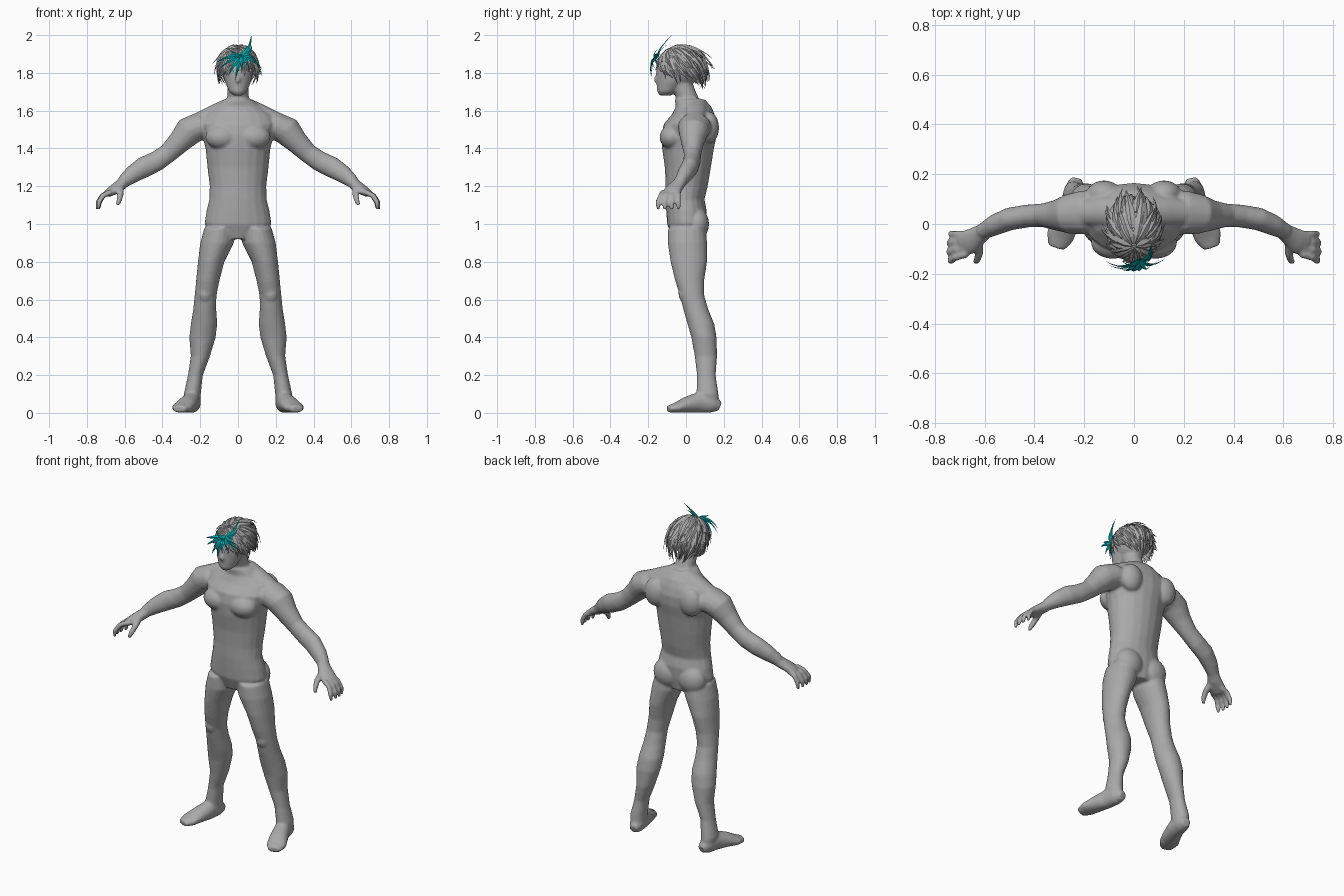
import bpy, bmesh, math, random
from mathutils import Vector, Matrix

if "Cube" in bpy.data.objects:
    bpy.data.objects.remove(bpy.data.objects["Cube"])

random.seed(4)


def material(name, rgb):
    m = bpy.data.materials.new(name)
    m.diffuse_color = (*rgb, 1)
    m.use_nodes = True
    m.node_tree.nodes["Principled BSDF"].inputs["Base Color"].default_value = m.diffuse_color
    return m


GREY = material("clay_grey", (0.4, 0.4, 0.4))
CYAN = material("cyan", (0.0, 0.42, 0.45))


def finish(bm, name, mat, smooth=False):
    bmesh.ops.recalc_face_normals(bm, faces=bm.faces)
    me = bpy.data.meshes.new(name)
    bm.to_mesh(me)
    bm.free()
    me.materials.append(mat)
    for p in me.polygons:
        p.use_smooth = smooth
    ob = bpy.data.objects.new(name, me)
    bpy.context.collection.objects.link(ob)
    return ob


def loft(bm, sections, n=20):
    """Skin elliptical rings given as (centre, u, v)."""
    rings = []
    for c, u, v in sections:
        rings.append([bm.verts.new(c + u * math.cos(2 * math.pi * i / n) + v * math.sin(2 * math.pi * i / n))
                      for i in range(n)])
    for a, b in zip(rings, rings[1:]):
        for i in range(n):
            bm.faces.new((a[i], a[(i + 1) % n], b[(i + 1) % n], b[i]))
    bm.faces.new(rings[0])
    bm.faces.new(rings[-1])


def stack(bm, rows, s=1):
    """Horizontal sections: z, x low, x high, y front, y back."""
    loft(bm, [(Vector((s * (a + b) / 2, (f + k) / 2, z)), Vector(((b - a) / 2, 0, 0)), Vector((0, (k - f) / 2, 0)))
              for z, a, b, f, k in rows])


def limb(bm, rows, side, s=1, n=16):
    """Sections across a path: x, y, z, width, thickness; side is the width direction."""
    pts = [Vector(r[:3]) for r in rows]
    secs = []
    for i, r in enumerate(rows):
        t = (pts[min(i + 1, len(pts) - 1)] - pts[max(i - 1, 0)]).normalized()
        u = Vector(side)
        u = (u - t * u.dot(t)).normalized()
        v = t.cross(u)
        m = Matrix.Diagonal((s, 1, 1))
        secs.append((m @ pts[i], m @ u * r[3], m @ v * r[4]))
    loft(bm, secs, n)


def ball(bm, c, r):
    bmesh.ops.create_uvsphere(bm, u_segments=20, v_segments=14, radius=1,
                              matrix=Matrix.Translation(c) @ Matrix.Diagonal((*r, 1)))


# ---- body: overlapping parts fused into one smooth skin
bm = bmesh.new()

# torso
torso = [(.92, .09, -.07, .09), (1.0, .178, -.10, .105), (1.07, .167, -.105, .11), (1.13, .152, -.108, .098),
         (1.2, .15, -.108, .115), (1.3, .162, -.112, .132), (1.4, .172, -.127, .148), (1.47, .19, -.13, .163),
         (1.53, .21, -.118, .165), (1.58, .185, -.075, .152), (1.62, .125, -.055, .135), (1.66, .075, -.06, .10)]
stack(bm, [(z, -w, w, f, b) for z, w, f, b in torso])

# neck, skull, jaw and nose
limb(bm, [(0, .04, 1.58, .065, .06), (0, .01, 1.66, .057, .055), (0, -.03, 1.76, .055, .055)], (1, 0, 0))
ball(bm, (0, -.03, 1.83), (.088, .115, .105))
face = [(1.68, .022, -.14, -.08), (1.70, .048, -.153, -.05), (1.75, .068, -.156, 0), (1.80, .08, -.158, .04),
        (1.88, .08, -.145, .06)]
stack(bm, [(z, -w, w, f, b) for z, w, f, b in face])
ball(bm, (0, -.156, 1.765), (.012, .016, .02))

leg = [(.98, .02, .178, -.095, .105), (.9, .022, .2, -.097, .112), (.8, .072, .212, -.082, .112),
       (.7, .098, .222, -.058, .096), (.62, .114, .23, -.032, .097), (.55, .115, .237, -.015, .118),
       (.47, .11, .25, .008, .15), (.4, .118, .258, .028, .162), (.3, .148, .25, .046, .165),
       (.2, .186, .265, .058, .157), (.1, .197, .287, .055, .172), (.03, .2, .275, .07, .178)]
foot = [(.232, .18, .035, .025, .025), (.238, .14, .05, .042, .05), (.25, .07, .056, .047, .056),
        (.275, 0, .042, .054, .042), (.297, -.05, .028, .057, .028), (.312, -.095, .02, .035, .018)]
arm = [(.14, .05, 1.51, .09, .06), (.21, .045, 1.515, .088, .075), (.262, .04, 1.49, .08, .078),
       (.31, .035, 1.435, .062, .062), (.37, .035, 1.375, .047, .052), (.43, .032, 1.333, .046, .054),
       (.5, .02, 1.3, .046, .056), (.56, -.005, 1.262, .042, .047), (.61, -.032, 1.222, .032, .034)]
palm = [(.595, -.025, 1.23, .032, .032), (.63, -.05, 1.20, .042, .03), (.66, -.07, 1.18, .05, .026),
        (.69, -.083, 1.16, .05, .02)]
thumb = [(.625, -.075, 1.19, .02, .02), (.622, -.12, 1.155, .017, .017), (.63, -.145, 1.125, .015, .015),
         (.637, -.155, 1.10, .01, .01)]

for s in (1, -1):
    stack(bm, leg, s)
    limb(bm, foot, (1, .3, 0), s)
    limb(bm, arm, (0, 1, 0), s)
    limb(bm, palm, (.4, .9, 0), s)
    limb(bm, thumb, (1, 0, 0), s, 10)
    # four spread fingers
    for i, reach in enumerate((.92, 1.02, 1.04, .96)):
        y0, y1 = -.042 - .026 * i, -.04 - .036 * i
        limb(bm, [(.672, y0, 1.17, .016, .016), (.672 + .045 * reach, (y0 + y1) / 2, 1.15, .0145, .0145),
                  (.672 + .067 * reach, y1, 1.115, .014, .014), (.672 + .072 * reach, y1, 1.075, .009, .009)],
             (0, 1, 0), s, 10)
    # chest, shoulder blade, buttock, knee
    ball(bm, (s * .085, -.075, 1.46), (.088, .065, .065))
    ball(bm, (s * .12, .12, 1.51), (.07, .055, .085))
    ball(bm, (s * .085, .06, 1.0), (.085, .062, .085))
    ball(bm, (s * .175, .0, .63), (.04, .04, .05))
    # collar slope from neck to shoulder
    limb(bm, [(.03, .05, 1.635, .06, .04), (.12, .05, 1.59, .06, .045), (.22, .045, 1.545, .05, .04)], (0, 1, 0), s)

body = finish(bm, "body", GREY, True)
rm = body.modifiers.new("fuse", 'REMESH')
rm.mode = 'VOXEL'
rm.voxel_size = 0.0075
rm.use_smooth_shade = True
sm = body.modifiers.new("soften", 'SMOOTH')
sm.factor = 0.5
sm.iterations = 5

# ---- hair: spiky locks spreading from a crown tilted to the front
CENTRE = Vector((0, -.02, 1.825))
TILT = Matrix.Rotation(math.radians(32), 3, 'X')


def scalp(theta, phi, lift=0):
    """Point on the hair surface; phi 0 is the front."""
    d = Vector((math.sin(theta) * math.sin(phi), -math.sin(theta) * math.cos(phi), math.cos(theta)))
    d = TILT @ d
    return CENTRE + Vector((d.x * .105, d.y * .125, d.z * .118)) * (1 + lift)


def hairline(phi):
    return math.radians(98 - 42 * math.cos(phi) + 14 * math.sin(phi) ** 2)


def lock(bm, pts, width, out):
    """Tapered blade with a raised ridge, ending in a point."""
    rings = []
    for i, p in enumerate(pts[:-1]):
        t = (pts[i + 1] - p).normalized()
        side = t.cross(out).normalized()
        up = side.cross(t)
        w = width * (.75, 1, .85, .5, .3)[i]
        rings.append([bm.verts.new(q) for q in (p - side * w, p + up * w * .45, p + side * w, p - up * w * .25)])
    for a, b in zip(rings, rings[1:]):
        for i in range(4):
            bm.faces.new((a[i], a[(i + 1) % 4], b[(i + 1) % 4], b[i]))
    tip = bm.verts.new(pts[-1])
    for i in range(4):
        bm.faces.new((rings[-1][i], rings[-1][(i + 1) % 4], tip))
    bm.faces.new(rings[0])


# hair base shell
bm = bmesh.new()
n, m = 32, 10
rows = [[bm.verts.new(scalp(hairline(2 * math.pi * j / n) * (i + .15) / m, 2 * math.pi * j / n, -.03))
         for j in range(n)] for i in range(m)]
for a, b in zip(rows, rows[1:]):
    for j in range(n):
        bm.faces.new((a[j], a[(j + 1) % n], b[(j + 1) % n], b[j]))
bm.faces.new(rows[0])
finish(bm, "hair_base", GREY)

# layered locks
bm = bmesh.new()
for start, span, count, width in ((.0, .55, 12, .02), (.2, .55, 18, .02), (.42, .5, 24, .018),
                                  (.62, .46, 28, .016), (.78, .36, 30, .014)):
    for j in range(count):
        phi = 2 * math.pi * (j + random.uniform(.1, .9)) / count
        top = hairline(phi)
        length = span * random.uniform(.85, 1.2)
        flick = random.uniform(.12, .42) * (.4 + .6 * math.sin(phi / 2) ** 2)
        if start == 0:
            flick *= .5
        bend = random.uniform(-.22, .22)
        pts = [scalp(top * (start + .04 + length * k / 5), phi + bend * (k / 5) ** 2, .01 + flick * (k / 5) ** 2.2)
               for k in range(6)]
        lock(bm, pts, width, (pts[2] - CENTRE).normalized())
finish(bm, "hair_locks", GREY)

# cyan front tuft: tips of the streaks, fanned from one root
bm = bmesh.new()
root = Vector((.02, -.145, 1.89))
for x, y, z, w in ((-.115, -.15, 1.855, .013), (-.10, -.165, 1.82, .012), (-.055, -.178, 1.78, .015),
                   (-.015, -.18, 1.765, .016), (.02, -.178, 1.80, .013), (.065, -.17, 1.81, .012),
                   (.13, -.135, 1.82, .011), (.10, -.145, 1.865, .011), (-.05, -.15, 1.925, .010),
                   (.07, -.075, 2.0, .014), (.075, -.10, 1.95, .010)):
    tip = Vector((x, y, z))
    bow = Vector((.012 if z > 1.9 else 0, -.022, .012 if z < 1.9 else -.012))
    pts = [root.lerp(tip, k / 5) + bow * math.sin(math.pi * k / 5) for k in range(6)]
    lock(bm, pts, w, Vector((0, -1, .3)).normalized())
finish(bm, "cyan_tuft", CYAN)
